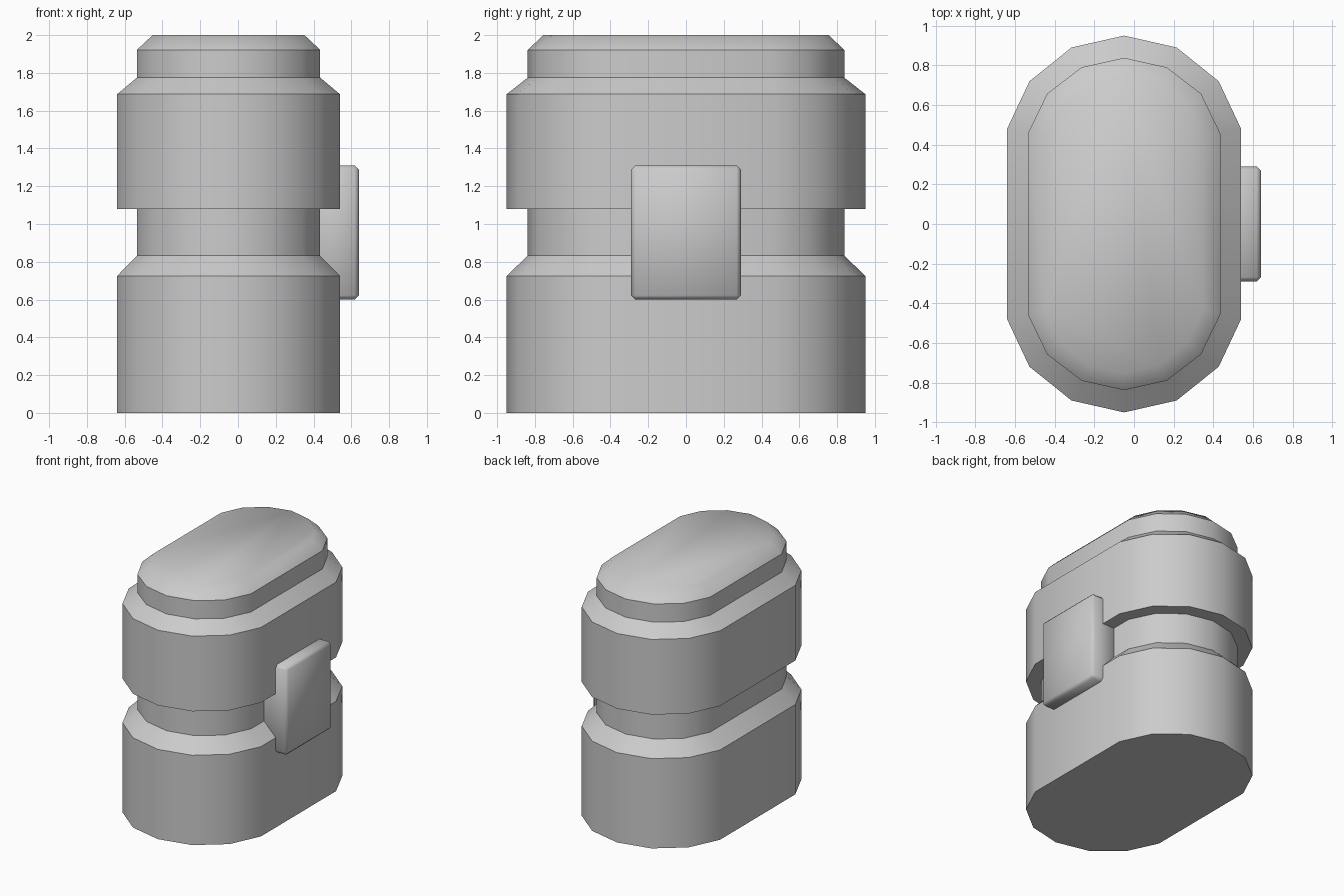
import bpy, bmesh

cube = bpy.data.objects.get("Cube")
if cube:
    bpy.data.objects.remove(cube, do_unlink=True)

grey = bpy.data.materials.new("plain_grey")
grey.use_nodes = True
colour = (0.6, 0.6, 0.6, 1)
grey.diffuse_color = colour
grey.node_tree.nodes["Principled BSDF"].inputs["Base Color"].default_value = colour


def make_object(name, bm):
    bmesh.ops.recalc_face_normals(bm, faces=bm.faces)
    for face in bm.faces:
        face.smooth = True
    mesh = bpy.data.meshes.new(name)
    bm.to_mesh(mesh)
    bm.free()
    mesh.materials.append(grey)
    obj = bpy.data.objects.new(name, mesh)
    bpy.context.collection.objects.link(obj)
    return obj


def outline(quarter):
    """Mirror a quarter outline, given from side to end, into a closed loop."""
    half = quarter + [(-x, y) for x, y in reversed(quarter[:-1])]
    return half + [(-x, -y) for x, y in half]


# Rounded oblong cross-sections
WIDE = outline([(0.59, 0.48), (0.477, 0.72), (0.265, 0.89), (0, 0.95)])
NARROW = outline([(0.485, 0.457), (0.388, 0.657), (0.215, 0.79), (0, 0.838)])
CAP = outline([(0.402, 0.43), (0.325, 0.595), (0.18, 0.71), (0, 0.755)])
CENTRE_X = -0.05

# Body: stacked sections with a groove at the waist and a chamfered cap
sections = [(WIDE, 0), (WIDE, 0.725), (NARROW, 0.832), (NARROW, 1.08),
            (WIDE, 1.08), (WIDE, 1.687), (NARROW, 1.775), (NARROW, 1.922),
            (CAP, 2.0)]
bm = bmesh.new()
rings = [[bm.verts.new((x + CENTRE_X, y, z)) for x, y in shape]
         for shape, z in sections]
count = len(WIDE)
for low, high in zip(rings, rings[1:]):
    for i in range(count):
        j = (i + 1) % count
        bm.faces.new((low[i], low[j], high[j], high[i]))
bm.faces.new(rings[0][::-1])
bm.faces.new(rings[-1])

# Crisp horizontal edges, except the soft rim of the cap
for ring in rings[:-1]:
    for i in range(count):
        bm.edges.get((ring[i], ring[(i + 1) % count])).smooth = False
make_object("body", bm)

# Clasp: chamfered block bridging the groove on the left side
bm = bmesh.new()
bmesh.ops.create_cube(bm, size=1)
for v in bm.verts:
    v.co.x = 0.52 + v.co.x * 0.24
    v.co.y *= 0.58
    v.co.z = 0.955 + v.co.z * 0.71
bmesh.ops.bevel(bm, geom=bm.edges[:], offset=0.022, segments=1, affect='EDGES')
make_object("side_clasp", bm)
